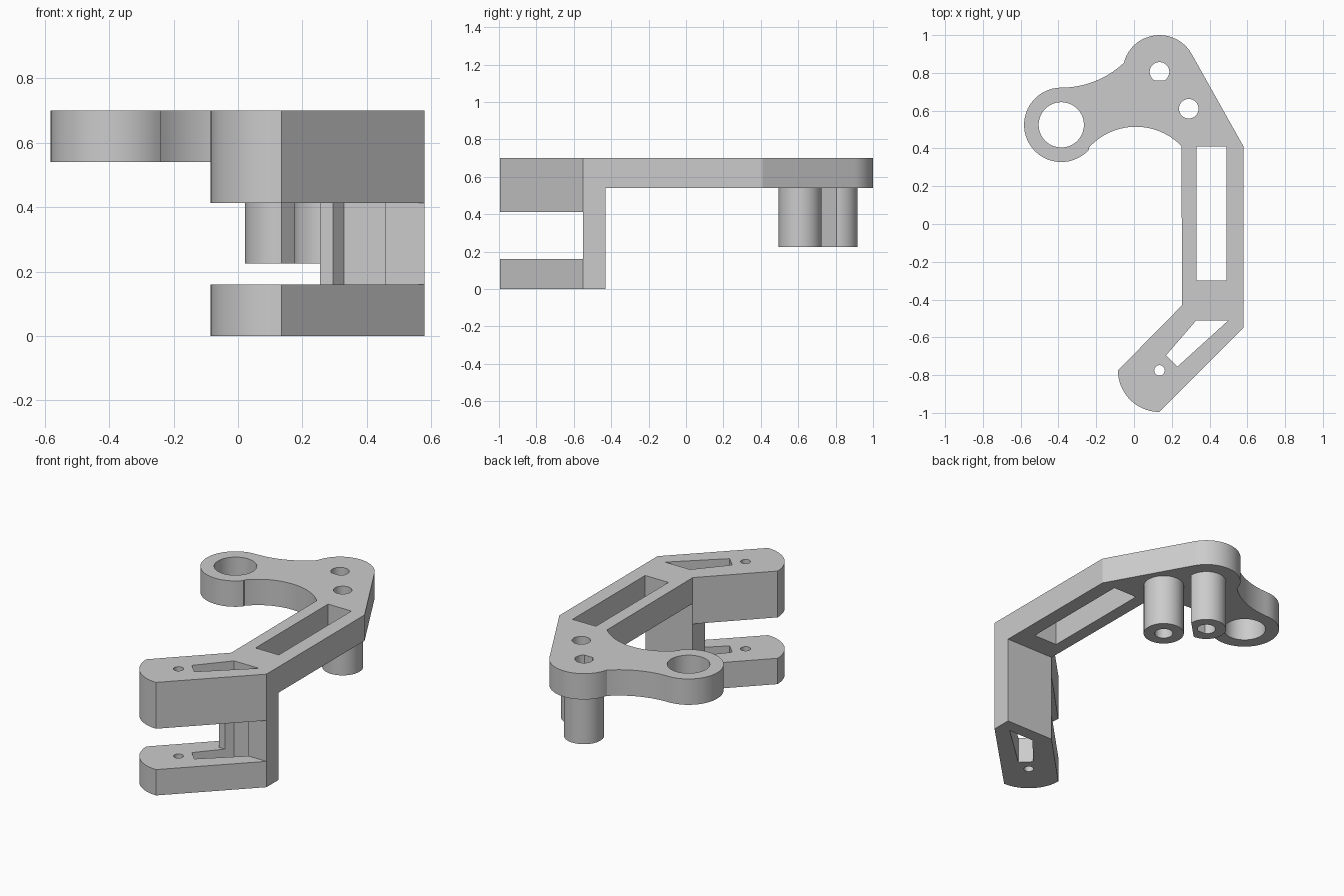
import bpy, bmesh
from math import cos, sin, radians

if "Cube" in bpy.data.objects:
    bpy.data.objects.remove(bpy.data.objects["Cube"])

grey = bpy.data.materials.new("light grey")
grey.use_nodes = True
colour = (0.6, 0.6, 0.6, 1)
grey.diffuse_color = colour
grey.node_tree.nodes["Principled BSDF"].inputs["Base Color"].default_value = colour


def arc(centre, radius, start, end, steps=20):
    """Points along an arc, angles in degrees."""
    angles = [radians(start + (end - start) * i / steps) for i in range(steps + 1)]
    return [(centre[0] + radius * cos(a), centre[1] + radius * sin(a)) for a in angles]


def circle(centre, radius, steps=40):
    return arc(centre, radius, 0, 360, steps)[:-1]


def rectangle(x0, x1, y0, y1):
    return [(x0, y0), (x1, y0), (x1, y1), (x0, y1)]


def prism(name, outline, bottom, top):
    """Extrude a plan outline between two heights."""
    bm = bmesh.new()
    face = bm.faces.new([bm.verts.new((x, y, bottom)) for x, y in outline])
    lifted = bmesh.ops.extrude_face_region(bm, geom=[face])["geom"]
    verts = [g for g in lifted if isinstance(g, bmesh.types.BMVert)]
    bmesh.ops.translate(bm, verts=verts, vec=(0, 0, top - bottom))
    bmesh.ops.recalc_face_normals(bm, faces=bm.faces)
    mesh = bpy.data.meshes.new(name)
    bm.to_mesh(mesh)
    bm.free()
    mesh.materials.append(grey)
    obj = bpy.data.objects.new(name, mesh)
    bpy.context.collection.objects.link(obj)
    return obj


def cut(obj, outline, bottom=-0.1, top=0.9):
    """Remove a prism from the part."""
    cutter = prism("cutter", outline, bottom, top)
    cutter.hide_render = True
    mod = obj.modifiers.new("cut", "BOOLEAN")
    mod.operation, mod.solver, mod.object = "DIFFERENCE", "EXACT", cutter
    bpy.context.view_layer.objects.active = obj
    bpy.ops.object.modifier_apply(modifier=mod.name)
    bpy.data.objects.remove(cutter)


head, ring = (0.135, 0.805), (-0.385, 0.525)
inner, tip = (0.29, 0.61), (0.135, -0.775)

# Plan outline of the whole arm, counter-clockwise
outline = [(0.58, -0.55), (0.58, 0.41)]
outline += arc(head, 0.195, 29, 167)
outline += arc((-0.385, 1.206), 0.484, -47, -88, 14)
outline += arc(ring, 0.197, 90, 318, 32)
outline += arc((0.01, 0.18), 0.335, 138, 44)
outline += [(0.255, -0.43)]
outline += arc(tip, 0.22, 180, 270)

arm = prism("bracket_arm", outline, 0, 0.7)

# Clear the space below the plate and between the two front jaws
cut(arm, rectangle(-1, 1, -0.43, 1.2), -0.1, 0.54)
cut(arm, [(-1, -1.2), (1, -1.2), (1, -0.55), (0.255, -0.55),
          (0.255, -0.3), (-1, -0.3)], 0.16, 0.413)

# Window, tapered slot, ring bore and tip hole
cut(arm, rectangle(0.33, 0.49, -0.3, 0.41))
cut(arm, [(0.33, -0.51), (0.17, -0.695), (0.23, -0.755), (0.5, -0.51)])
cut(arm, circle(ring, 0.12))
cut(arm, circle(tip, 0.028, 24))

# Hanging bosses; the rear one has a flat side and a flat in its bore
rear_boss = prism("rear_boss", arc(head, 0.113, 0, 270, 32), 0.225, 0.54)
inner_boss = prism("inner_boss", circle(inner, 0.115), 0.225, 0.54)
rear_bore = arc(head, 0.052, -58, 238, 28)
inner_bore = circle(inner, 0.052, 32)
for part, bore in ((arm, rear_bore), (arm, inner_bore),
                   (rear_boss, rear_bore), (inner_boss, inner_bore)):
    cut(part, bore)

# Smooth the curved walls, keep the edges sharp
for part in (arm, rear_boss, inner_boss):
    bpy.ops.object.select_all(action="DESELECT")
    part.select_set(True)
    bpy.context.view_layer.objects.active = part
    bpy.ops.object.shade_smooth_by_angle(angle=radians(25))
